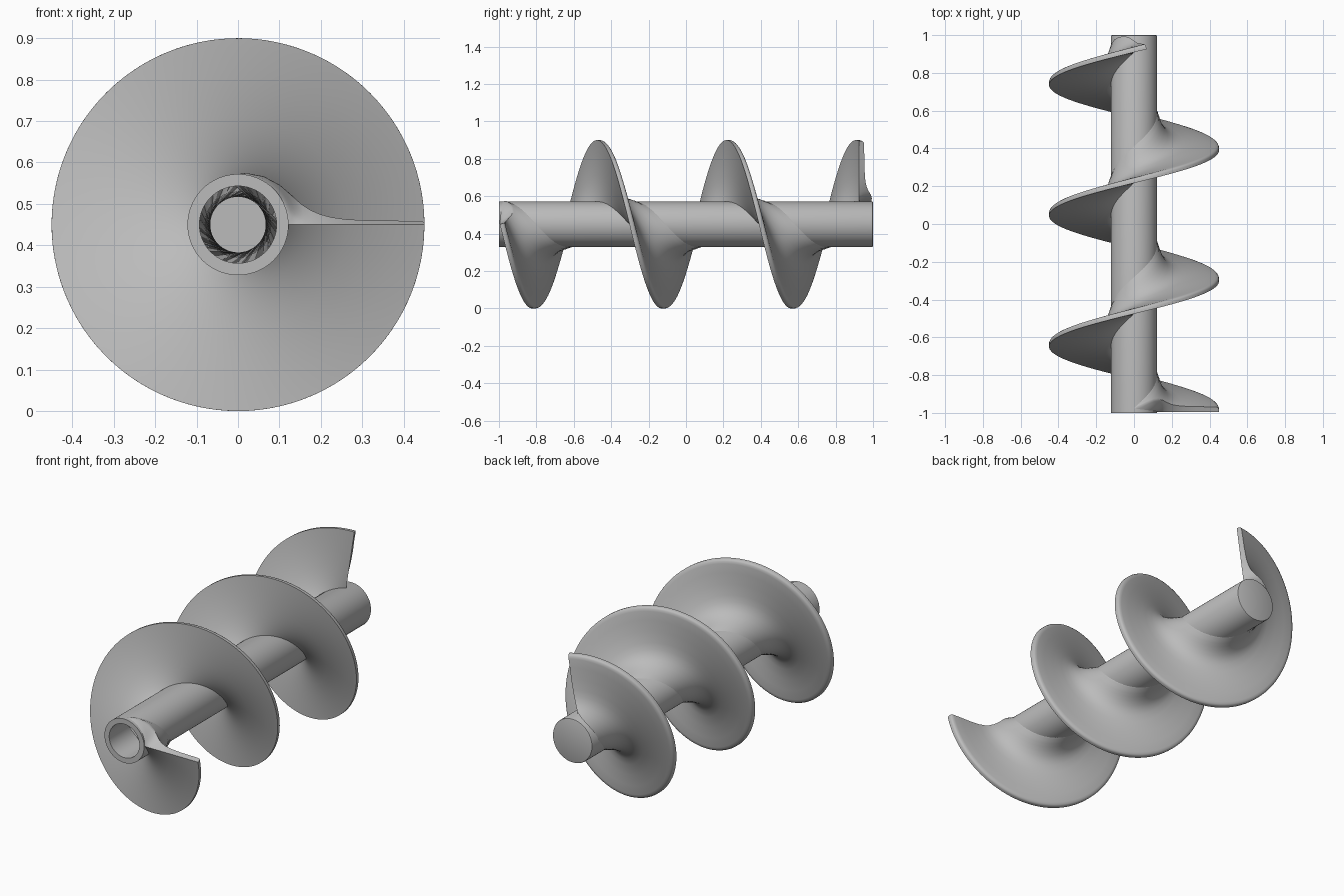
import bpy, bmesh, math

cube = bpy.data.objects.get("Cube")
if cube:
    bpy.data.objects.remove(cube)

RADIUS = 0.45              # outer radius of the blade, also the axis height
TUBE = 0.122
BORE = 0.093
LEAD = 0.1102              # forward travel per radian
START_Y = -0.995
TURN = 17.43               # total sweep of the blade in radians
STEPS = 288

steel = bpy.data.materials.new("grey_steel")
steel.use_nodes = True
steel.diffuse_color = (0.5, 0.5, 0.5, 1)
steel.node_tree.nodes["Principled BSDF"].inputs["Base Color"].default_value = (0.5, 0.5, 0.5, 1)


def finish(name, bm, angle):
    bmesh.ops.remove_doubles(bm, verts=bm.verts, dist=0.00005)
    bmesh.ops.recalc_face_normals(bm, faces=bm.faces)
    mesh = bpy.data.meshes.new(name)
    bm.to_mesh(mesh)
    bm.free()
    mesh.materials.append(steel)
    obj = bpy.data.objects.new(name, mesh)
    bpy.context.collection.objects.link(obj)
    bpy.ops.object.select_all(action="DESELECT")
    obj.select_set(True)
    bpy.context.view_layer.objects.active = obj
    bpy.ops.object.shade_smooth_by_angle(angle=math.radians(angle))
    return obj


def polar(r, t, y):
    return (r * math.cos(t), y, RADIUS - r * math.sin(t))


def skin(bm, rows, closed=False):
    """Join rows of points into a sheet of quads."""
    grid = [[bm.verts.new(p) for p in row] for row in rows]
    for a, b in zip(grid, grid[1:]):
        count = len(a)
        for i in range(count if closed else count - 1):
            j = (i + 1) % count
            bm.faces.new((a[i], a[j], b[j], b[i]))


# Hollow shaft, open at the front and closed at the back
profile = [(0.0002, 1), (TUBE - 0.007, 1), (TUBE - 0.002, 0.998), (TUBE, 0.993),
           (TUBE, -1), (BORE, -1), (BORE, 0.6), (0.0002, 0.6)]
bm = bmesh.new()
skin(bm, [[polar(r, math.tau * k / 96, y) for k in range(96)] for r, y in profile], closed=True)
for y in (1, 0.6):
    ring = [v for v in bm.verts if abs(v.co.y - y) < 1e-5
            and math.hypot(v.co.x, v.co.z - RADIUS) < 0.001]
    bmesh.ops.pointmerge(bm, verts=ring, merge_co=(0, y, RADIUS))
finish("shaft", bm, 40)

# Blade section: radius, thickness along the axis, backward twist of the rear face
section = [(0.112, 0.215, -1.8), (0.121, 0.200, -1.7), (0.126, 0.184, -1.42),
           (0.132, 0.168, -1.08), (0.139, 0.148, -0.76), (0.148, 0.123, -0.50),
           (0.160, 0.098, -0.32), (0.178, 0.072, -0.20), (0.200, 0.054, -0.125),
           (0.225, 0.043, -0.08), (0.260, 0.036, -0.05), (0.320, 0.032, -0.03),
           (0.380, 0.030, -0.025), (0.428, 0.029, -0.02), (0.440, 0.027, -0.02),
           (0.447, 0.022, -0.015), (RADIUS, 0.015, -0.01)]


def blade_point(r, off, twist, t):
    return polar(r, t + twist, START_Y + LEAD * (t + twist) + off)


bm = bmesh.new()
outline = [(r, 0, 0) for r, off, twist in section] + section[::-1]
skin(bm, [[blade_point(*p, TURN * k / STEPS) for p in outline]
          for k in range(STEPS + 1)], closed=True)

# End faces of the blade, curving round the shaft at the root
for t in (0, TURN):
    skin(bm, [[blade_point(r, off * s / 8, twist * s / 8, t) for s in range(9)]
              for r, off, twist in section])
finish("spiral_blade", bm, 40)
